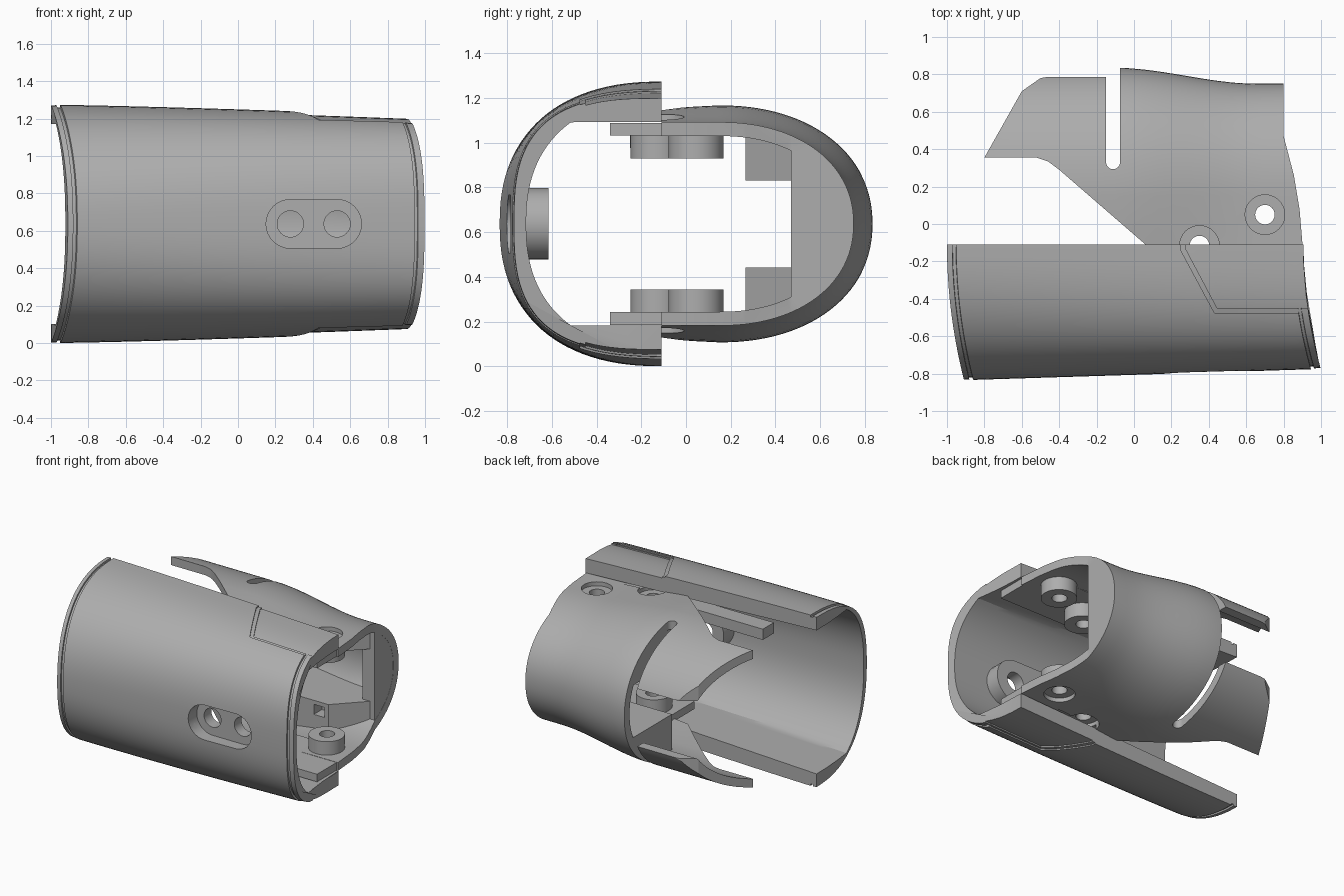
import bpy, bmesh, math
from math import sin, cos, pi

MID = 0.637      # height of the mirror plane
RIM = -0.11      # y where the two shells meet
N = 56           # points around a half section

cube = bpy.data.objects.get("Cube")
if cube:
    bpy.data.objects.remove(cube)

grey = bpy.data.materials.new("matte_grey")
grey.use_nodes = True
grey.diffuse_color = (0.42, 0.42, 0.42, 1)
grey.node_tree.nodes["Principled BSDF"].inputs["Base Color"].default_value = (0.42, 0.42, 0.42, 1)


# ---------- helpers ----------
def loft(name, rings):
    """Closed solid through a list of closed rings."""
    bm = bmesh.new()
    vs = [[bm.verts.new(p) for p in r] for r in rings]
    n = len(rings[0])
    for a, b in zip(vs, vs[1:]):
        for i in range(n):
            j = (i + 1) % n
            bm.faces.new((a[i], a[j], b[j], b[i]))
    bm.faces.new(vs[0])
    bm.faces.new(vs[-1])
    bmesh.ops.recalc_face_normals(bm, faces=bm.faces)
    mesh = bpy.data.meshes.new(name)
    bm.to_mesh(mesh)
    bm.free()
    mesh.materials.append(grey)
    ob = bpy.data.objects.new(name, mesh)
    bpy.context.collection.objects.link(ob)
    return ob


def prism(name, pts, lo, hi, axis="z"):
    put = (lambda p, h: (p[0], p[1], h)) if axis == "z" else (lambda p, h: (p[0], h, p[1]))
    return loft(name, [[put(p, h) for p in pts] for h in (lo, hi)])


def box(name, x0, x1, y0, y1, z0, z1):
    return prism(name, [(x0, y0), (x1, y0), (x1, y1), (x0, y1)], z0, z1)


def arc(cx, cy, r, a0, a1, n=16):
    return [(cx + r * cos(a0 + (a1 - a0) * i / n), cy + r * sin(a0 + (a1 - a0) * i / n)) for i in range(n + 1)]


def circle(cx, cy, r):
    return arc(cx, cy, r, 0, 2 * pi, 40)[:-1]


def stadium(x0, x1, z, r):
    return arc(x1, z, r, -pi / 2, pi / 2) + arc(x0, z, r, pi / 2, 3 * pi / 2)


def half_oval(cy, a, b, p):
    """Half superellipse from bottom to top; a is signed, p is the squareness."""
    ts = [-pi / 2 + pi * i / N for i in range(N + 1)]
    return [(cy + a * abs(cos(t)) ** (2 / p), math.copysign(b * abs(sin(t)) ** (2 / p), t)) for t in ts]


def boolean(ob, cutter, op="DIFFERENCE"):
    m = ob.modifiers.new("cut", "BOOLEAN")
    m.operation, m.object, m.solver = op, cutter, "EXACT"
    bpy.context.view_layer.objects.active = ob
    bpy.ops.object.modifier_apply(modifier=m.name)
    bpy.data.objects.remove(cutter)


def zspan(side, lo, hi):
    """Heights lo..hi away from the mirror plane, on the given side."""
    return sorted((MID + side * lo, MID + side * hi))


# ---------- front shell ----------
def front_place(s, y, z):
    k = max(0, (RIM - y) / 0.72) ** 2
    left, right = -1 + 0.09 * k, 0.905 + 0.11 * k
    return (left + (right - left) * s, y, MID + z)


def front_outer(s, drop):
    a, b = 0.725 - 0.06 * s - drop, 0.637 - 0.057 * s ** 1.3 - drop
    return half_oval(RIM, -a, b, 2.3 + 0.6 * s)


def front_ring(s, drop=0):
    flat = 0.535 - 0.08 * s
    inner = half_oval(RIM, -(0.665 - 0.06 * s), 0.617 - 0.057 * s, 2.35)
    inner = [(y, max(-flat, min(flat, z))) for y, z in inner]
    return [front_place(s, y, z) for y, z in front_outer(s, drop) + inner[::-1]]


def panel_ring(s, depth):
    band = [(0, -0.75)] + front_outer(s, -0.1) + [(0, 0.75)]
    low = front_outer(s, depth)
    low = [(0, low[0][1])] + low + [(0, low[-1][1])]
    return [front_place(s, y, z) for y, z in band + low[::-1]]


g = 0.014   # groove depth near both ends
stations = [(0, 0.004), (0.015, 0.002), (0.016, g), (0.025, g), (0.026, 0)]
stations += [(0.05 + 0.9 * i / 18, 0) for i in range(19)]
stations += [(0.972, 0), (0.973, g), (0.981, g), (0.982, 0.004), (1, 0.006)]
front_shell = loft("front_shell", [front_ring(s, d) for s, d in stations])

# sunken stepped corner panels, above and below
step = [(0.25, 0.1), (0.25, -0.14), (0.43, -0.475), (1.2, -0.475), (1.2, 0.1)]
panel = [(0.275, 0.1), (0.275, -0.13), (0.445, -0.45), (1.2, -0.45), (1.2, 0.1)]
for side in (1, -1):
    for outline, depth in ((step, 0.009), (panel, 0.018)):
        cutter = loft("panel_cutter", [panel_ring(0.5 + 0.05 * i, depth) for i in range(12)])
        boolean(cutter, prism("panel_outline", outline, *zspan(side, 0.2, 0.9)), "INTERSECT")
        boolean(front_shell, cutter)

# inner pad behind the slot, slot recess and its two holes
slot_pad = prism("slot_pad", stadium(0.28, 0.53, MID, 0.16), -0.745, -0.615, "y")
for ob in (front_shell, slot_pad):
    boolean(ob, prism("recess_cutter", stadium(0.28, 0.53, MID, 0.13), -1, -0.7, "y"))
    for x in (0.28, 0.53):
        boolean(ob, prism("hole_cutter", circle(x, MID, 0.07), -1, -0.4, "y"))


# ---------- back shell ----------
def back_outer(x, drop):
    u = max(0, min(1, (x + 0.1) / 0.75))
    u = u * u * (3 - 2 * u)
    a, b = 0.685 - 0.085 * u - drop, 0.53 - 0.075 * u - drop
    e = b - 0.015 * (1 - u)
    half = half_oval(0.15, a, b, 2.15)
    return [(RIM, -e), (0, -(b + e) / 2)] + half + [(0, (b + e) / 2), (RIM, e)]


def place_back(x, pts):
    return [(x, y, MID + z) for y, z in pts]


XS = [-0.9 + 1.9 * i / 24 for i in range(25)]
back_shell = loft("back_shell", [place_back(x, back_outer(x, 0) + back_outer(x, 0.062)[::-1]) for x in XS])

# plan outline with the long narrow slit
plan = [(-0.8, 0.355), (-0.52, 0.355), (-0.46, 0.335), (-0.4, 0.29), (0.05, -0.1), (0.15, -0.19),
        (0.92, -0.19), (0.9, -0.1), (0.885, 0.08), (0.855, 0.26), (0.8, 0.47), (0.8, 0.95), (-0.075, 0.95)]
plan += arc(-0.112, 0.33, 0.037, 0, -pi)
plan += [(-0.149, 0.82), (-0.32, 0.81), (-0.5, 0.78), (-0.6, 0.71)]
boolean(back_shell, prism("plan_outline", plan, -0.5, 2), "INTERSECT")
# open gap between the upper and lower arms
boolean(back_shell, box("gap_cutter", -1, -0.112, 0.1, 1, MID - 0.215, MID + 0.215))


# ---------- inner parts of the back shell ----------
def inner_fill(name, outline, lo, hi):
    """Solid filling the back shell inside a plan outline."""
    core = loft(name, [place_back(x, back_outer(x, 0.03)) for x in XS])
    boolean(core, prism("limit", outline, lo, hi), "INTERSECT")
    return core


parts = [front_shell, slot_pad, back_shell]
parts.append(inner_fill("end_wall", [(0.7, 0.47), (0.799, 0.47), (0.799, 1), (0.7, 1)], -0.2, 1.5))
block_plan = [(-0.07, 0.265), (0.56, 0.265), (0.76, 0.47), (0.76, 1), (-0.07, 1)]

for side, word in ((1, "upper"), (-1, "lower")):
    block = inner_fill(word + "_block", block_plan, *zspan(side, 0.195, 0.9))
    boolean(block, box("socket_cutter", 0.44, 0.53, 0.2, 0.36, *zspan(side, 0.225, 0.3)))
    parts.append(block)

    # flat tongue reaching under the front shell
    tongue = box(word + "_tongue", 0.17, 0.89, -0.34, RIM, *zspan(side, 0.395, 0.452))
    web = box(word + "_web", 0.17, 0.87, RIM, 0.1, *zspan(side, 0.395, 0.44))
    bosses = [prism(word + "_boss", circle(x, y, 0.123), *zspan(side, 0.293, 0.4))
              for x, y in ((0.35, -0.125), (0.7, 0.045))]
    for x, y in ((0.35, -0.115), (0.7, 0.05)):
        for ob in [tongue, web, back_shell] + bosses:
            boolean(ob, prism("bolt_cutter", circle(x, y, 0.052), *zspan(side, 0.1, 0.8)))
        for ob in (tongue, web, back_shell):
            boolean(ob, prism("counterbore", circle(x, y, 0.106), *zspan(side, 0.425, 0.8)))
    parts += [tongue, web] + bosses

# narrow strip running on from the upper tongue
parts.append(box("upper_strip", -0.55, 0.2, -0.25, -0.12, *zspan(1, 0.34, 0.42)))

# ---------- shading ----------
for ob in parts:
    bpy.ops.object.select_all(action="DESELECT")
    ob.select_set(True)
    bpy.context.view_layer.objects.active = ob
    bpy.ops.object.shade_smooth_by_angle(angle=math.radians(25))
